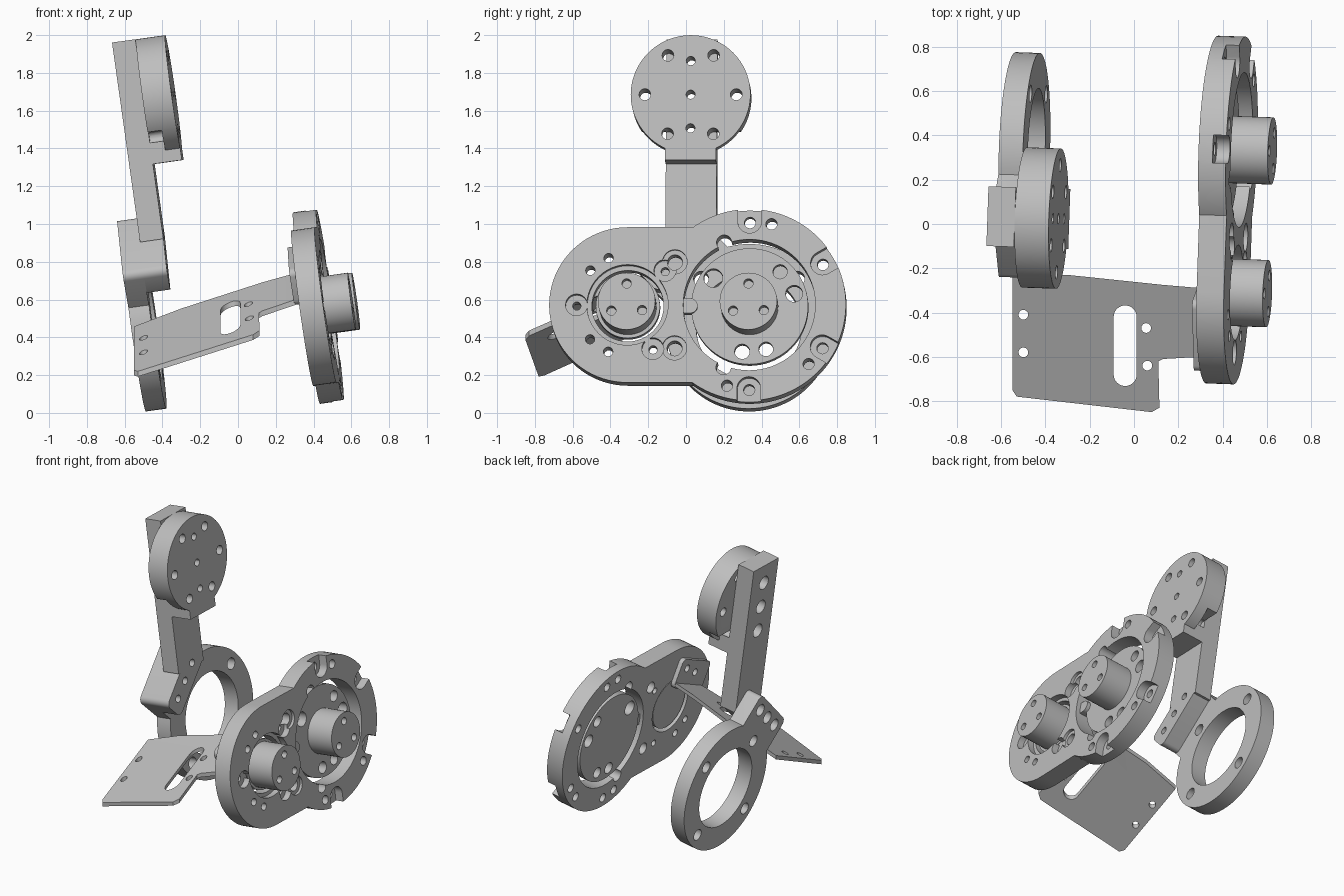
import bpy, bmesh
from math import cos, sin, radians, pi, atan2
from mathutils import Matrix, Vector

if "Cube" in bpy.data.objects:
    bpy.data.objects.remove(bpy.data.objects["Cube"])

metal = bpy.data.materials.new("grey_metal")
metal.use_nodes = True
grey = (0.52, 0.52, 0.52, 1)
metal.diffuse_color = grey
metal.node_tree.nodes["Principled BSDF"].inputs["Base Color"].default_value = grey

# Shared tilt: local x is the axle direction, local y/z span the plates
TILT = Matrix.Rotation(radians(-2), 4, 'Z') @ Matrix.Rotation(radians(-8), 4, 'Y')
DRIVE = Matrix.Translation((0.475, 0, 0.572)) @ TILT
LEVER = Matrix.Translation((-0.5, 0.335, 0.45)) @ TILT
WORLD_UP = Matrix(((0, 1, 0, 0), (0, 0, 1, 0), (1, 0, 0, 0), (0, 0, 0, 1)))


def circle(b, c, r, n=48):
    return [(b + r * cos(2 * pi * i / n), c + r * sin(2 * pi * i / n)) for i in range(n)]


def slot(p, q, r, n=16):
    """Stadium outline around the segment p-q."""
    t = atan2(q[1] - p[1], q[0] - p[0])
    ends = ((q, t - pi / 2), (p, t + pi / 2))
    return [(e[0] + r * cos(s + pi * i / n), e[1] + r * sin(s + pi * i / n))
            for e, s in ends for i in range(n + 1)]


def box(b0, b1, c0, c1):
    return [(b0, c0), (b1, c0), (b1, c1), (b0, c1)]


def polar(b, c, r, deg):
    return b + r * cos(radians(deg)), c + r * sin(radians(deg))


def finish(name, bm):
    bmesh.ops.recalc_face_normals(bm, faces=bm.faces)
    mesh = bpy.data.meshes.new(name)
    bm.to_mesh(mesh)
    bm.free()
    mesh.materials.append(metal)
    ob = bpy.data.objects.new(name, mesh)
    bpy.context.collection.objects.link(ob)
    return ob


def prism(name, outline, a0, a1, frame, rounding=0):
    """Extrude a (y, z) outline along the local axle from a0 to a1."""
    bm = bmesh.new()
    face = bm.faces.new([bm.verts.new((a0, b, c)) for b, c in outline])
    if rounding:
        bmesh.ops.bevel(bm, geom=bm.verts[:], offset=rounding, segments=6,
                        profile=0.5, affect='VERTICES')
        face = bm.faces[:][0]
    new = bmesh.ops.extrude_face_region(bm, geom=[face])["geom"]
    bmesh.ops.translate(bm, vec=(a1 - a0, 0, 0),
                        verts=[v for v in new if isinstance(v, bmesh.types.BMVert)])
    bm.transform(frame)
    return finish(name, bm)


def combine(ob, tool, operation):
    mod = ob.modifiers.new("combine", 'BOOLEAN')
    mod.operation, mod.solver, mod.object = operation, 'EXACT', tool
    bpy.context.view_layer.objects.active = ob
    bpy.ops.object.modifier_apply(modifier=mod.name)
    bpy.data.objects.remove(tool)


def cut(ob, outline, a0, a1, frame):
    combine(ob, prism("cutter", outline, a0, a1, frame), 'DIFFERENCE')


def add(ob, outline, a0, a1, frame, rounding=0):
    combine(ob, prism("addition", outline, a0, a1, frame, rounding), 'UNION')


# ---- Double housing plate ----
SMALL, BIG = (-0.31, 0), (0.335, 0)
THICK = 0.125
plate = prism("housing_plate", slot(SMALL, (0.2, 0), 0.415, 40), -THICK, 0, DRIVE)
add(plate, circle(*BIG, 0.512, 96), -THICK, 0, DRIVE)
through = [circle(*SMALL, 0.19), circle(*BIG, 0.35, 72)]
through += [circle(*polar(*BIG, 0.36, d), 0.04, 20) for d in (112, 248)]
through += [circle(*polar(*SMALL, 0.27, d), r, 16)
            for d, r in ((43, 0.022), (180, 0.022), (-60, 0.022), (137, 0.025),
                         (112, 0.025), (-112, 0.025), (-137, 0.025))]
through += [circle(-0.06, s * 0.23, 0.04, 20) for s in (-1, 1)]
through += [circle(*polar(*BIG, 0.447, d), 0.03, 16) for d in (90, 75, 30, -30, -45, -90, -105)]
for outline in through:
    cut(plate, outline, -0.3, 0.1, DRIVE)

# Counterbores and open screw pockets on the outer face
sunk = [circle(*SMALL, 0.215)]
sunk += [circle(*polar(*SMALL, 0.27, d), 0.058, 24) for d in (43, 180, -60)]
for outline in sunk:
    cut(plate, outline, -0.045, 0.1, DRIVE)
for s in (-1, 1):
    cut(plate, circle(-0.06, s * 0.23, 0.065, 24), -0.02, 0.1, DRIVE)
for d in (90, 30, -30, -90):
    cut(plate, slot(polar(*BIG, 0.447, d), polar(*BIG, 0.65, d), 0.063), -0.06, 0.1, DRIVE)
# Stop lug inside the big opening
add(plate, slot((-0.05, 0), (0.02, 0), 0.04), -0.1, -0.03, DRIVE)

# ---- Rotating hubs: disc plus protruding shaft ----
hubs = (("small_hub", SMALL, 0.17, ()), 
        ("big_hub", BIG, 0.31, ((142, 0.05), (49, 0.038), (16, 0.045), (-69, 0.038), (-99, 0.04))))
for name, centre, disc_r, holes in hubs:
    hub = prism(name, circle(*centre, disc_r, 72), -0.115, -0.055, DRIVE)
    add(hub, circle(*centre, 0.152), -0.1, 0.14, DRIVE)
    for d, r in holes:
        cut(hub, circle(*polar(*centre, 0.245, d), r, 20), -0.3, 0, DRIVE)
    for d in (90, 212, -30):
        cut(hub, circle(*polar(*centre, 0.095, d), 0.025, 16), 0.07, 0.2, DRIVE)

# ---- Bent sheet bracket ----


def sheet(x, y):
    return Vector((x, y, 0.22 + 0.37 * (x + 0.53) + 0.45 * (y + 0.78)))


bm = bmesh.new()
top, low = bm.verts.new(sheet(0.13, -0.275)), bm.verts.new(sheet(0.13, -0.61))
rest = [(0.11, -0.62), (0.115, -0.83), (0.08, -0.85), (-0.53, -0.78),
        (-0.55, -0.75), (-0.55, -0.235), (-0.3, -0.23)]
faces = [bm.faces.new([top, low] + [bm.verts.new(sheet(*p)) for p in rest])]
faces.append(bm.faces.new([low, top, bm.verts.new((0.305, -0.29, 0.74)),
                           bm.verts.new((0.305, -0.6, 0.6))]))
new = bmesh.ops.extrude_face_region(bm, geom=faces)["geom"]
bmesh.ops.translate(bm, vec=(0, 0, -0.028),
                    verts=[v for v in new if isinstance(v, bmesh.types.BMVert)])
bracket = finish("sheet_bracket", bm)
cut(bracket, slot((-0.04, -0.42), (-0.04, -0.68), 0.052), -1, 2, WORLD_UP)
for x, y in ((-0.5, -0.41), (-0.5, -0.58), (0.055, -0.47), (0.06, -0.64)):
    cut(bracket, circle(x, y, 0.022, 16), -1, 2, WORLD_UP)

flange = prism("bracket_flange", [(-0.28, 0.15), (-0.6, 0.01), (-0.68, 0.2), (-0.36, 0.34)],
               -0.155, -THICK, DRIVE, 0.035)
for d in (137, 112):
    cut(flange, circle(*polar(*SMALL, 0.27, d), 0.025, 16), -0.3, 0, DRIVE)

# ---- Ring lever with diagonal tab ----


def diagonal(dist, side):
    k = 0.5 ** 0.5
    return (side - dist) * k, (side + dist) * k


def diagonal_box(d0, d1, half):
    return [diagonal(d0, -half), diagonal(d0, half), diagonal(d1, half), diagonal(d1, -half)]


ring = prism("ring_lever", circle(0, 0, 0.44, 96), -0.05, 0.06, LEVER)
add(ring, diagonal_box(0.3, 0.62, 0.22), -0.05, 0.06, LEVER, 0.04)
cut(ring, circle(0, 0, 0.28, 72), -0.2, 0.3, LEVER)
for d in (45, 135, 225, 315):
    cut(ring, circle(*polar(0, 0, 0.36, d), 0.04, 20), -0.2, 0.3, LEVER)
for side in (-0.13, 0, 0.13):
    cut(ring, circle(*diagonal(0.54, side), 0.042, 20), -0.2, 0.3, LEVER)

# ---- Upright arm with bent foot ----
MID, HEAD = -0.305, 1.2
arm = prism("upright_arm", box(MID - 0.135, MID + 0.135, 0.45, 1.517), 0.06, 0.185, LEVER)
add(arm, diagonal_box(0.45, 0.62, 0.22), 0.06, 0.185, LEVER, 0.04)
for side in (-0.13, 0, 0.13):
    cut(arm, circle(*diagonal(0.54, side), 0.025, 16), 0, 0.3, LEVER)
for dz in (-0.18, 0, 0.18):
    cut(arm, circle(MID, HEAD + dz, 0.048, 20), 0, 0.3, LEVER)

# ---- Round head flange on the arm ----
head = prism("head_disc", circle(MID, HEAD, 0.317, 96), 0.185, 0.34, LEVER)
add(head, box(MID - 0.135, MID + 0.135, HEAD - 0.35, HEAD), 0.185, 0.34, LEVER)
for s in (-1, 1):
    inner, outer = sorted((MID + s * 0.135, MID + s * 0.4))
    cut(head, box(inner, outer, HEAD - 0.4, HEAD - 0.18), 0.1, 0.26, LEVER)
for d in range(0, 360, 60):
    cut(head, circle(*polar(MID, HEAD, 0.242, d), 0.031, 20), 0.1, 0.4, LEVER)
for dz in (-0.18, 0, 0.18):
    cut(head, circle(MID, HEAD + dz, 0.024, 16), 0.1, 0.4, LEVER)

# ---- Smooth curved walls, keep sharp rims ----
parts = [o for o in bpy.context.collection.objects if o.type == 'MESH'
         and metal.name in o.data.materials]
for ob in bpy.context.view_layer.objects:
    ob.select_set(ob in parts)
bpy.context.view_layer.objects.active = parts[0]
bpy.ops.object.shade_smooth_by_angle(angle=radians(30))
